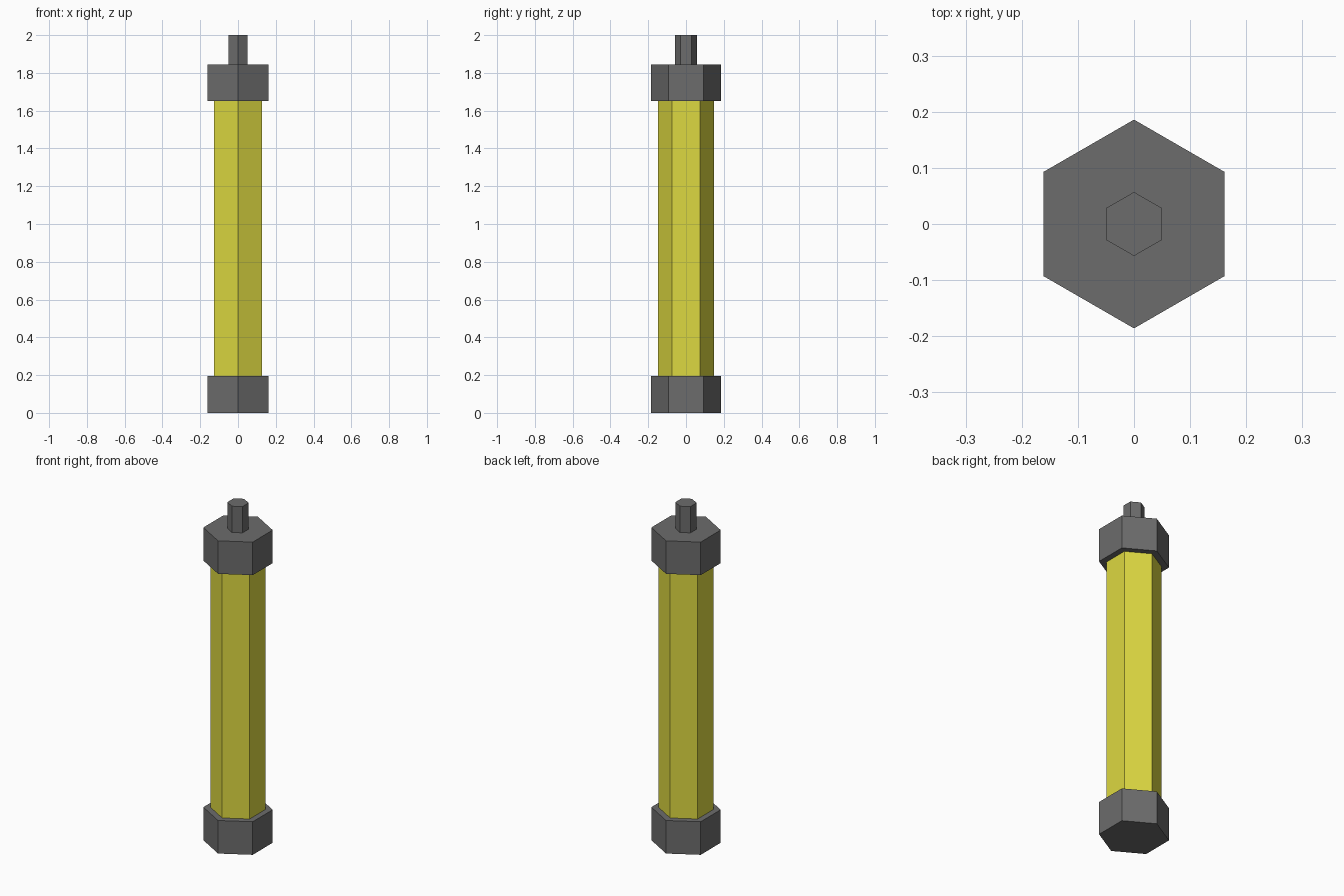
import bpy

cube = bpy.data.objects.get("Cube")
if cube:
    bpy.data.objects.remove(cube, do_unlink=True)


def material(name, color):
    mat = bpy.data.materials.new(name)
    mat.use_nodes = True
    mat.diffuse_color = color
    mat.node_tree.nodes["Principled BSDF"].inputs["Base Color"].default_value = color
    return mat


def hex_prism(name, radius, bottom, top, mat):
    """Six-sided prism with a corner facing front and back."""
    bpy.ops.mesh.primitive_cylinder_add(
        vertices=6, radius=radius, depth=top - bottom,
        location=(0, 0, (bottom + top) / 2))
    obj = bpy.context.object
    obj.name = name
    obj.data.name = name
    obj.data.materials.append(mat)
    return obj


grey = material("dark grey", (0.15, 0.15, 0.15, 1))
yellow = material("yellow", (0.72, 0.69, 0.052, 1))

# End caps
hex_prism("bottom_cap", 0.186, 0, 0.195, grey)
hex_prism("top_cap", 0.186, 1.65, 1.845, grey)

# Main tube between the caps
hex_prism("tube", 0.147, 0.195, 1.65, yellow)

# Thin stem on top
hex_prism("stem", 0.057, 1.845, 2, grey)
